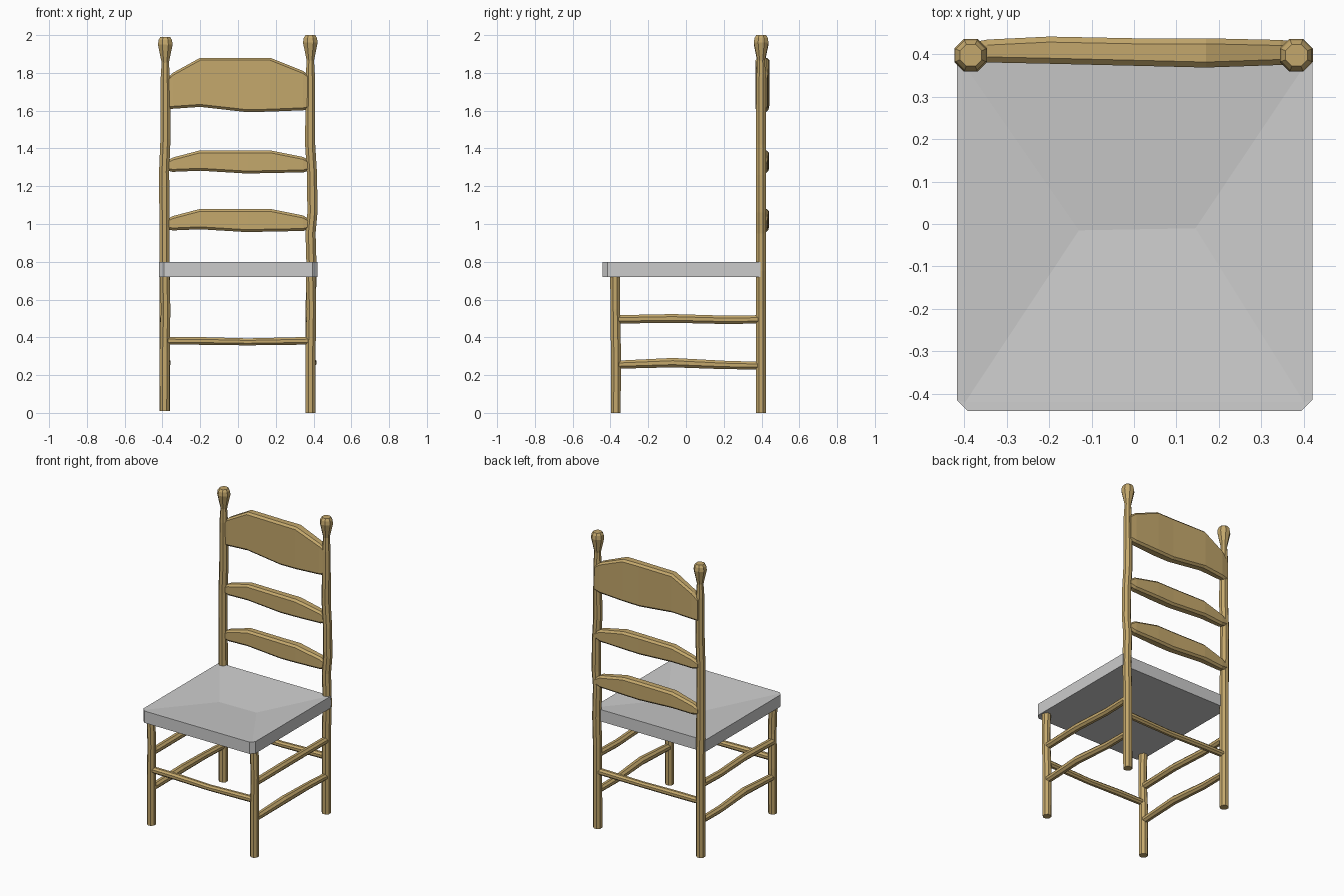
import bpy, bmesh, math
from mathutils import Vector

wood = bpy.data.materials.new("wood")
wood.diffuse_color = (0.55, 0.39, 0.15, 1)


def make(name, verts, faces, mat=None):
    bm = bmesh.new()
    vs = [bm.verts.new(v) for v in verts]
    for f in faces:
        bm.faces.new([vs[i] for i in f])
    bmesh.ops.recalc_face_normals(bm, faces=bm.faces)
    mesh = bpy.data.meshes.new(name)
    bm.to_mesh(mesh)
    bm.free()
    obj = bpy.data.objects.new(name, mesh)
    bpy.context.collection.objects.link(obj)
    if mat:
        mesh.materials.append(mat)
    return obj


def loft(name, rings):
    """Join rings of equal length and cap both ends."""
    n = len(rings[0])
    faces = [list(range(n)), list(range((len(rings) - 1) * n, len(rings) * n))]
    for r in range(len(rings) - 1):
        for i in range(n):
            j = (i + 1) % n
            faces.append([r * n + i, r * n + j, (r + 1) * n + j, (r + 1) * n + i])
    return make(name, [v for ring in rings for v in ring], faces, wood)


def rod(name, axis, stations, sides=8):
    """Eight-sided rod along an axis; stations are (x, y, z, radius)."""
    u, v = (Vector((1, 0, 0)), Vector((0, 1, 0))) if axis == 'Z' else \
           (Vector((0, 1, 0)), Vector((0, 0, 1))) if axis == 'X' else \
           (Vector((1, 0, 0)), Vector((0, 0, 1)))
    rings = []
    for x, y, z, r in stations:
        rings.append([Vector((x, y, z)) + r * (u * math.cos(a) + v * math.sin(a))
                      for a in (math.tau * (i + 0.5) / sides for i in range(sides))])
    return loft(name, rings)


# Back posts with turned finials, slightly crooked
finial = [(1.77, 0.027), (1.86, 0.021), (1.955, 0.042), (1.98, 0.038), (1.995, 0.028)]
left_path = [(-0.388, 0.01), (-0.388, 0.7), (-0.391, 1.28), (-0.384, 1.45)]
right_path = [(0.383, 0.0), (0.384, 0.55), (0.39, 0.75), (0.384, 0.95),
              (0.394, 1.06), (0.392, 1.26), (0.382, 1.42)]
for side, path, top_x, dz in (("left", left_path, -0.385, -0.005), ("right", right_path, 0.383, 0.005)):
    pts = [(x, 0.397, z, 0.029) for x, z in path]
    pts += [(top_x, 0.398, z + dz, r) for z, r in finial]
    rod(side + "_back_post", 'Z', pts)

# Front legs
for side, x, z0 in (("left", -0.388, 0.01), ("right", 0.384, 0.0)):
    rod(side + "_front_leg", 'Z', [(x, -0.372, z0, 0.028), (x, -0.371, 0.32, 0.029),
                                   (x + 0.005, -0.375, 0.55, 0.027), (x, -0.376, 0.74, 0.028)])

# Front and back stretchers
for name, y in (("front_stretcher", -0.373), ("back_stretcher", 0.397)):
    rod(name, 'X', [(-0.385, y, 0.382, 0.021), (-0.2, y, 0.381, 0.022),
                    (0.05, y - 0.004, 0.376, 0.020), (0.385, y, 0.382, 0.022)])

# Side stretchers, two per side
for side, x in (("left", -0.388), ("right", 0.384)):
    rod(side + "_upper_stretcher", 'Y', [(x, -0.37, 0.495, 0.024), (x + 0.004, -0.07, 0.5, 0.025),
                                         (x - 0.004, 0.2, 0.493, 0.024), (x, 0.39, 0.495, 0.024)])
    rod(side + "_lower_stretcher", 'Y', [(x, -0.37, 0.255, 0.023), (x + 0.006, -0.07, 0.266, 0.027),
                                         (x - 0.005, 0.2, 0.254, 0.024), (x, 0.39, 0.25, 0.022)])


def slat(name, sections):
    """Chamfered slat; sections are (x, bottom, top, front y, back y)."""
    rings = []
    for x, b, t, f, k in sections:
        c = 0.013
        rings.append([(x, f, b + c), (x, f + c, b), (x, k - c, b), (x, k, b + c),
                      (x, k, t - c), (x, k - c, t), (x, f + c, t), (x, f, t - c)])
    return loft(name, rings)


# Ladder back slats
slat("top_slat", [(-0.385, 1.605, 1.76, 0.385, 0.428), (-0.345, 1.61, 1.80, 0.381, 0.435),
                  (-0.2, 1.62, 1.88, 0.378, 0.442), (0.05, 1.592, 1.88, 0.372, 0.437),
                  (0.17, 1.595, 1.88, 0.369, 0.438), (0.345, 1.602, 1.81, 0.375, 0.434),
                  (0.385, 1.61, 1.78, 0.38, 0.43)])
for name, z in (("middle_slat", 1.27), ("lower_slat", 0.96)):
    slat(name, [(-0.385, z + 0.014, z + 0.06, 0.385, 0.428), (-0.345, z + 0.006, z + 0.082, 0.381, 0.433),
                (-0.2, z + 0.012, z + 0.12, 0.378, 0.44), (0.05, z - 0.003, z + 0.12, 0.372, 0.436),
                (0.17, z, z + 0.12, 0.37, 0.437), (0.345, z + 0.003, z + 0.085, 0.376, 0.433),
                (0.385, z + 0.015, z + 0.06, 0.382, 0.428)])

# Seat: chamfered slab with a shallow dished top
outline = [(-0.418, 0.395), (-0.418, -0.415), (-0.392, -0.441),
           (0.395, -0.441), (0.421, -0.415), (0.421, 0.395)]
verts = [(x, y, 0.72) for x, y in outline] + [(x, y, 0.80) for x, y in outline]
verts += [(-0.405, 0.382, 0.799), (-0.398, -0.42, 0.799), (0.401, -0.42, 0.799), (0.408, 0.382, 0.799)]
verts += [(-0.13, -0.015, 0.768), (0.145, -0.01, 0.768)]
faces = [list(range(6))] + [[i, (i + 1) % 6, 6 + (i + 1) % 6, 6 + i] for i in range(6)]
faces += [[6, 7, 13, 12], [7, 8, 13], [8, 9, 14, 13], [9, 10, 14], [10, 11, 15, 14], [11, 6, 12, 15]]
faces += [[12, 13, 16], [13, 14, 17, 16], [14, 15, 17], [15, 12, 16, 17]]
make("seat", verts, faces)
